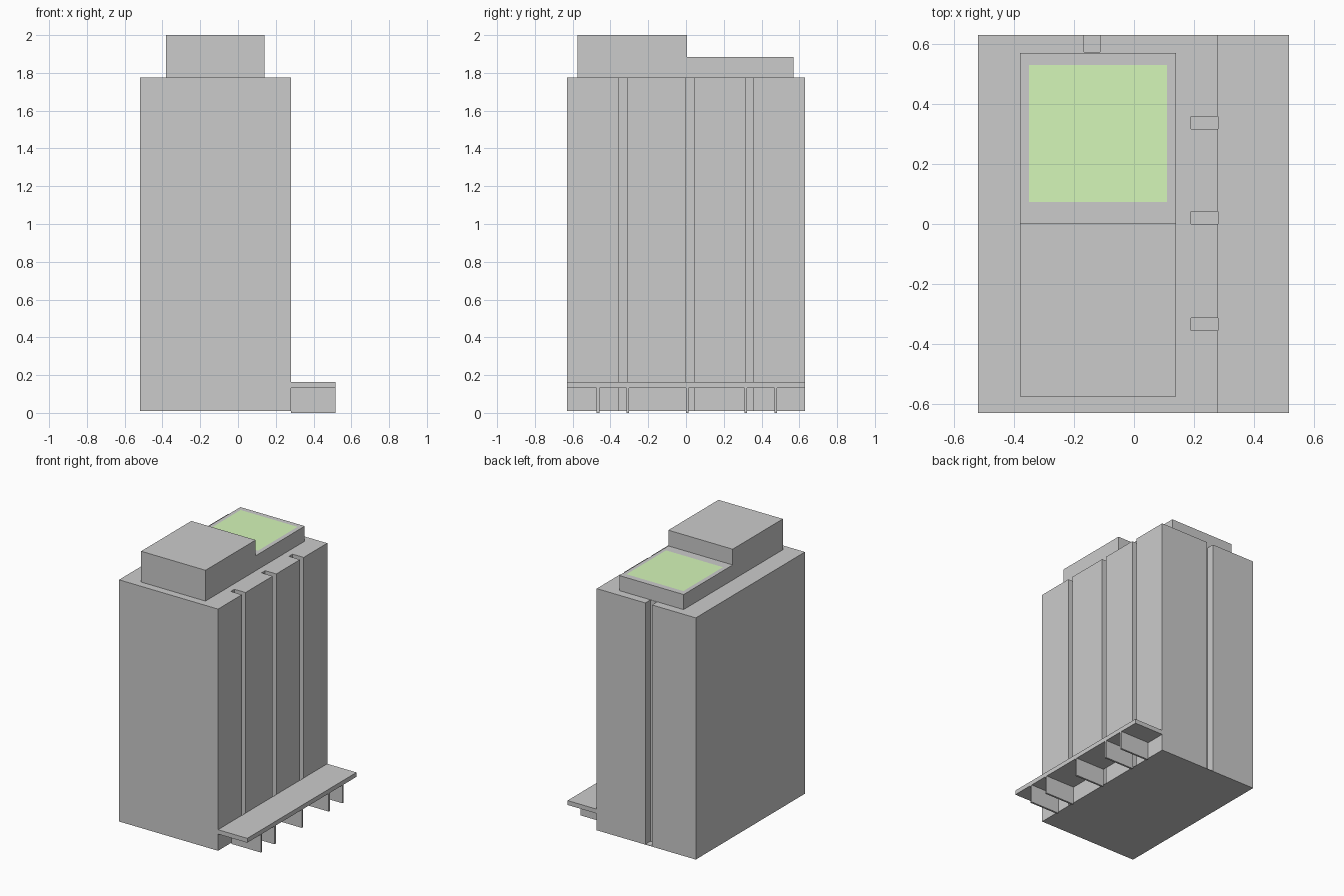
import bpy, bmesh

if "Cube" in bpy.data.objects:
    bpy.data.objects.remove(bpy.data.objects["Cube"])


def new_object(name, bm, color=None):
    bmesh.ops.recalc_face_normals(bm, faces=bm.faces)
    mesh = bpy.data.meshes.new(name)
    bm.to_mesh(mesh)
    bm.free()
    obj = bpy.data.objects.new(name, mesh)
    bpy.context.collection.objects.link(obj)
    if color:
        mat = bpy.data.materials.get(color[0]) or bpy.data.materials.new(color[0])
        mat.diffuse_color = (*color[1], 1)
        mat.use_nodes = True
        mat.node_tree.nodes["Principled BSDF"].inputs["Base Color"].default_value = mat.diffuse_color
        mesh.materials.append(mat)
    return obj


def add_box(bm, x, y, z):
    verts = bmesh.ops.create_cube(bm, size=1)["verts"]
    for v in verts:
        v.co = [(a + b) / 2 + c * (b - a) for (a, b), c in zip((x, y, z), v.co)]


def boxes(name, spans, color=None):
    bm = bmesh.new()
    for s in spans:
        add_box(bm, *s)
    return new_object(name, bm, color)


DARK = ("dark_grey", (0.6, 0.6, 0.6))
GREEN = ("roof_green", (0.66, 0.93, 0.48))

# Tower with full-height slots on the right side and back, closed at the floor
tower = boxes("tower", [((-0.52, 0.28), (-0.63, 0.63), (0.01, 1.775))])
slot_z = (0.013, 1.9)
slots = [((0.19, 0.4), (y, y + 0.042), slot_z) for y in (-0.355, 0.0, 0.316)]
slots.append(((-0.167, -0.113), (0.573, 0.8), slot_z))
cutter = boxes("slot_cutter", slots)
cutter.hide_render = True
cut = tower.modifiers.new("slots", "BOOLEAN")
cut.operation = "DIFFERENCE"
cut.solver = "EXACT"
cut.object = cutter
bpy.context.view_layer.objects.active = tower
bpy.ops.object.modifier_apply(modifier=cut.name)
bpy.data.objects.remove(cutter)

# Stepped rooftop block, a side profile extruded across x
profile = [(-0.575, 1.775), (0.57, 1.775), (0.57, 1.885),
           (0.004, 1.885), (0.004, 2.0), (-0.575, 2.0)]
bm = bmesh.new()
face = bm.faces.new([bm.verts.new((-0.38, y, z)) for y, z in profile])
ext = bmesh.ops.extrude_face_region(bm, geom=[face])["geom"]
bmesh.ops.translate(bm, vec=(0.52, 0, 0),
                    verts=[g for g in ext if isinstance(g, bmesh.types.BMVert)])
# keep the starting cap so the block stays closed
if not face.is_valid:
    bmesh.ops.holes_fill(bm, edges=bm.edges)
new_object("rooftop_block", bm)

# Green roof panel
bm = bmesh.new()
bm.faces.new([bm.verts.new((x, y, 1.887)) for x, y in
              ((-0.35, 0.073), (0.11, 0.073), (0.11, 0.53), (-0.35, 0.53))])
panel = new_object("green_roof", bm, GREEN)
if panel.data.polygons[0].normal.z < 0:
    panel.data.flip_normals()

# Entrance canopy and its supporting fins
boxes("canopy", [((0.28, 0.516), (-0.63, 0.63), (0.132, 0.164))], DARK)
for i, y in enumerate((-0.466, -0.308, 0.006, 0.317, 0.476)):
    boxes(f"canopy_fin_{i + 1}",
          [((0.28, 0.516), (y - 0.007, y + 0.007), (0, 0.132))], DARK)
